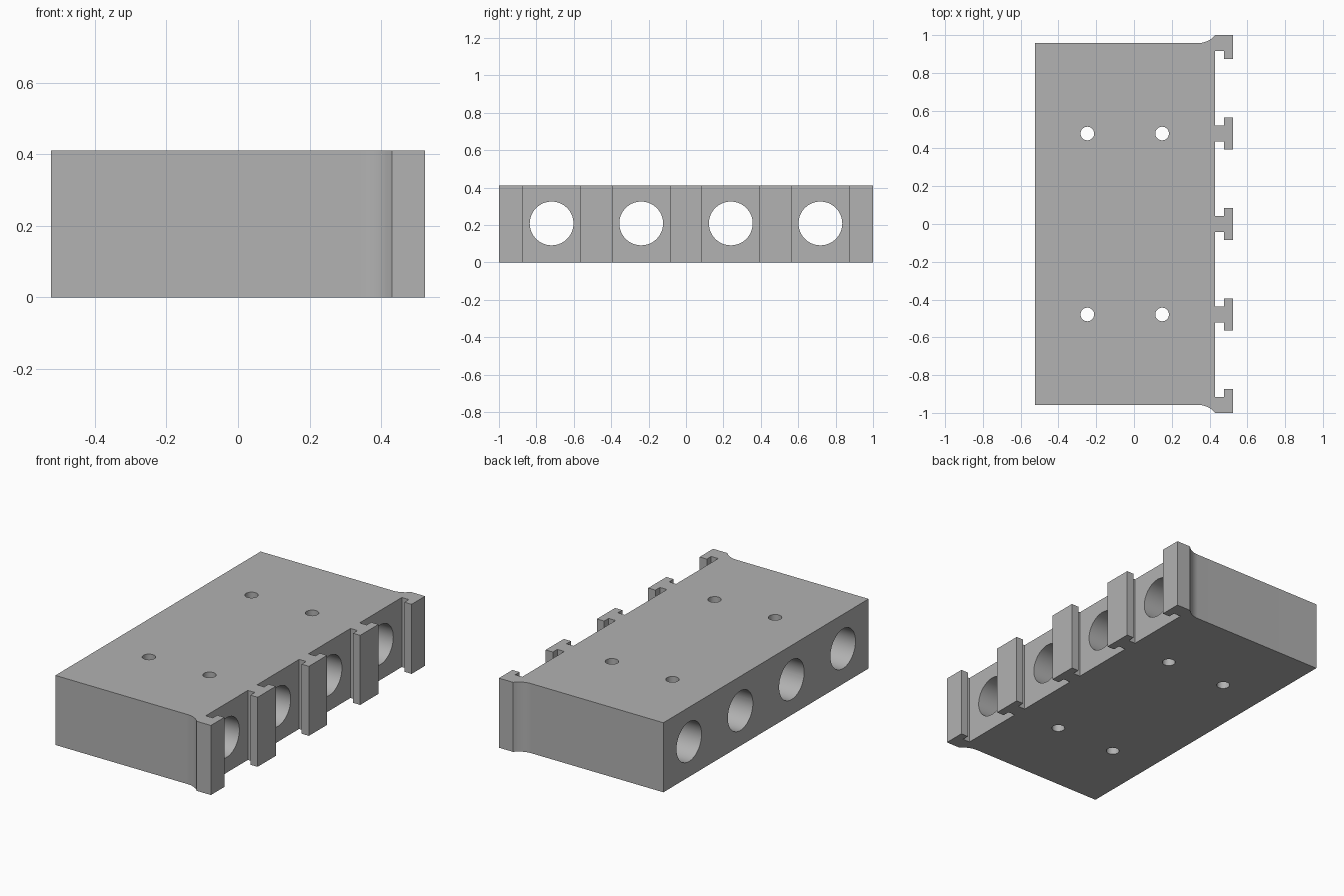
import bpy, bmesh, math

if "Cube" in bpy.data.objects:
    bpy.data.objects.remove(bpy.data.objects["Cube"])

HEIGHT = 0.411
BACK, FACE, LIP, FRONT = -0.523, 0.43, 0.476, 0.523   # x positions of the steps
SIDE = 0.958                                          # half width of the block
PITCH = 0.479                                         # spacing of the rails

grey = bpy.data.materials.new("plain_grey")
grey.use_nodes = True
colour = (0.445, 0.445, 0.445, 1)
grey.diffuse_color = colour
grey.node_tree.nodes["Principled BSDF"].inputs["Base Color"].default_value = colour


def half_outline():
    """Outline of the +y half, from the back edge to the middle rail."""
    pts = [(BACK, SIDE)]
    # flared corner: an arc tangent to the side wall
    run, rise = 0.09, 1 - SIDE
    radius = (run ** 2 + rise ** 2) / (2 * rise)
    sweep = math.asin(run / radius)
    for i in range(13):
        a = sweep * i / 12
        pts.append((FACE - run + radius * math.sin(a),
                    SIDE + radius * (1 - math.cos(a))))
    # hooked end rail
    pts += [(FRONT, 1), (FRONT, 0.874), (LIP, 0.874), (LIP, 0.915), (FACE, 0.915)]
    # T-shaped rails, the last one cut at the middle
    stem, flange = 0.043, 0.085
    edge = [(FACE, stem), (LIP, stem), (LIP, flange), (FRONT, flange)]
    pts += [(x, PITCH + y) for x, y in edge]
    pts += [(x, PITCH - y) for x, y in reversed(edge)]
    return pts + edge


def cutter(name, radius, location, rotation):
    bpy.ops.mesh.primitive_cylinder_add(vertices=64, radius=radius, depth=3,
                                        location=location, rotation=rotation)
    obj = bpy.context.object
    obj.name = name
    obj.hide_render = True
    obj.data.materials.append(grey)
    return obj


# Block with rails: mirrored outline extruded upwards
half = half_outline()
outline = half + [(x, -y) for x, y in reversed(half)]
bm = bmesh.new()
base = bm.faces.new([bm.verts.new((x, y, 0)) for x, y in outline])
top = bmesh.ops.extrude_face_region(bm, geom=[base])["geom"]
bmesh.ops.translate(bm, vec=(0, 0, HEIGHT),
                    verts=[v for v in top if isinstance(v, bmesh.types.BMVert)])
bmesh.ops.recalc_face_normals(bm, faces=bm.faces)
mesh = bpy.data.meshes.new("railed_block")
bm.to_mesh(mesh)
bm.free()
block = bpy.data.objects.new("railed_block", mesh)
bpy.context.collection.objects.link(block)
mesh.materials.append(grey)

# Large bores along x, small screw holes along z
cutters = [cutter("bore_cutter", 0.117, (0, PITCH * k, 0.208), (0, math.pi / 2, 0))
           for k in (-1.5, -0.5, 0.5, 1.5)]
cutters += [cutter("screw_hole_cutter", 0.036, (x, PITCH * s, 0), (0, 0, 0))
            for x in (-0.247, 0.149) for s in (-1, 1)]

bpy.ops.object.select_all(action='DESELECT')
block.select_set(True)
bpy.context.view_layer.objects.active = block
for c in cutters:
    mod = block.modifiers.new("hole", 'BOOLEAN')
    mod.operation = 'DIFFERENCE'
    mod.solver = 'EXACT'
    mod.object = c
    bpy.ops.object.modifier_apply(modifier=mod.name)
    bpy.data.objects.remove(c)

bpy.ops.object.shade_smooth_by_angle(angle=math.radians(30))
